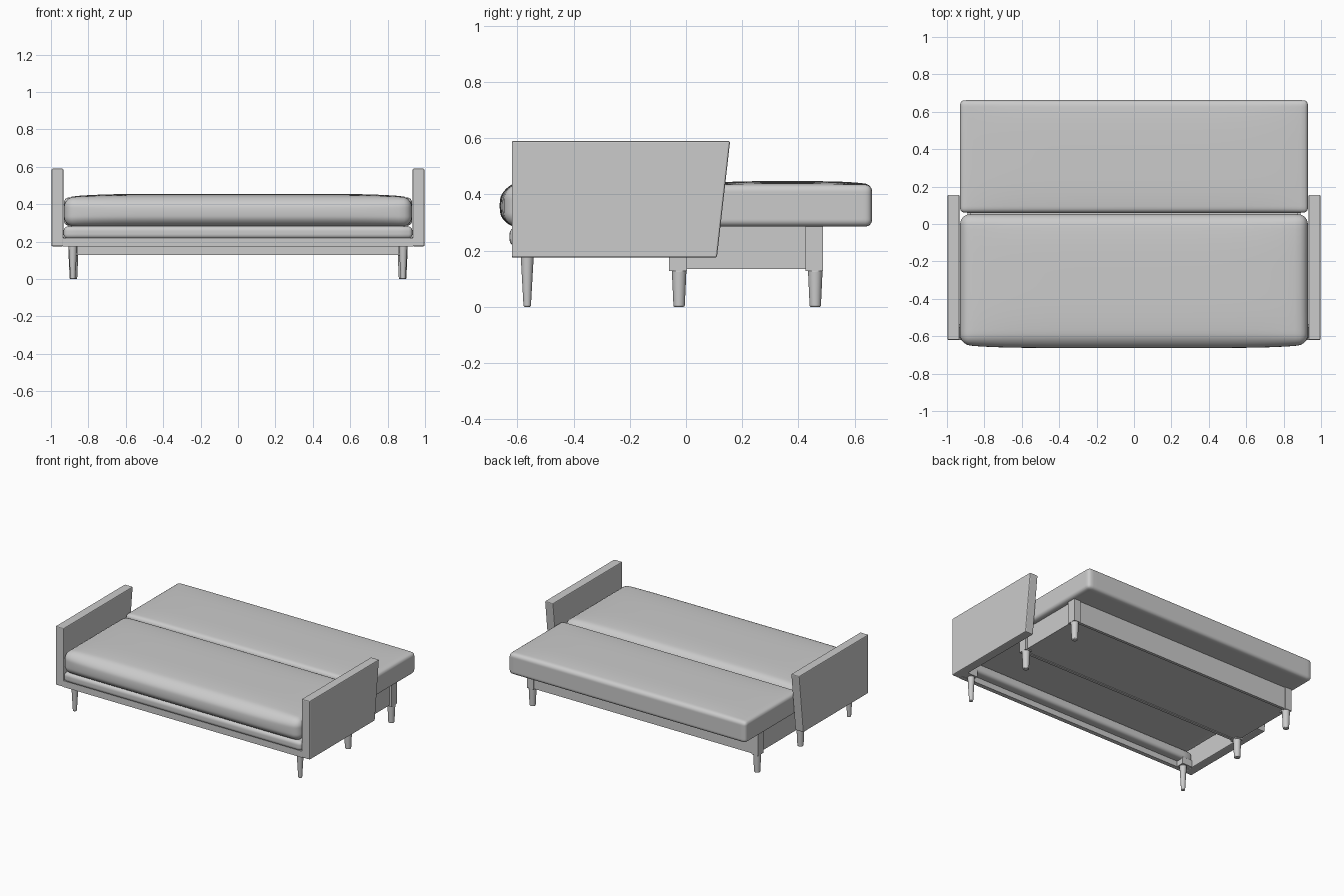
import bpy, bmesh, math
from mathutils import Vector

if "Cube" in bpy.data.objects:
    bpy.data.objects.remove(bpy.data.objects["Cube"])


def finish(bm, name, smooth=False, bevel=0.0):
    bmesh.ops.recalc_face_normals(bm, faces=bm.faces)
    mesh = bpy.data.meshes.new(name)
    bm.to_mesh(mesh)
    bm.free()
    ob = bpy.data.objects.new(name, mesh)
    bpy.context.collection.objects.link(ob)
    if bevel:
        mod = ob.modifiers.new("soft_edges", 'BEVEL')
        mod.width, mod.segments = bevel, 2
    if smooth:
        bpy.ops.object.select_all(action='DESELECT')
        ob.select_set(True)
        bpy.context.view_layer.objects.active = ob
        bpy.ops.object.shade_smooth_by_angle(angle=math.radians(35))
    return ob


def box(name, lo, hi, bevel=0.0):
    bm = bmesh.new()
    bmesh.ops.create_cube(bm, size=1)
    for v in bm.verts:
        v.co = Vector([(a + b) / 2 + c * (b - a) for a, b, c in zip(lo, hi, v.co)])
    return finish(bm, name, bevel=bevel)


def cushion(name, lo, hi, radius, crown=0.0, bulge=0.0, cuts=31):
    """Rounded box with a crowned top and a bulging front."""
    lo, hi = Vector(lo), Vector(hi)
    mid, half = (lo + hi) / 2, (hi - lo) / 2
    bm = bmesh.new()
    bmesh.ops.create_cube(bm, size=2)
    bmesh.ops.subdivide_edges(bm, edges=bm.edges[:], cuts=cuts, use_grid_fill=True)
    for v in bm.verts:
        p = Vector([math.sin(c * math.pi / 2) * h for c, h in zip(v.co, half)])
        q = Vector([max(r - h, min(h - r, c)) for c, h, r in zip(p, half, [radius] * 3)])
        p = q + (p - q).normalized() * radius
        u, w, t = p.x / half.x, p.y / half.y, p.z / half.z
        if t > 0:
            p.z += crown * t * (1 - u ** 6) * (1 - w ** 4)
        if w < 0:
            p.y -= bulge * w * w * (1 - t * t) * (1 - u ** 6)
        v.co = mid + p
    return finish(bm, name, smooth=True)


def leg(name, x, y, top, r_top, r_foot):
    bm = bmesh.new()
    bmesh.ops.create_cone(bm, cap_ends=True, segments=24, radius1=r_foot,
                          radius2=r_top, depth=top)
    bmesh.ops.translate(bm, verts=bm.verts, vec=(x, y, top / 2))
    return finish(bm, name, smooth=True, bevel=0.004)


def arm(name, x0, x1):
    # side panel with a slanted rear edge
    profile = [(-0.62, 0.175), (0.11, 0.175), (0.157, 0.59), (-0.62, 0.59)]
    bm = bmesh.new()
    face = bm.faces.new([bm.verts.new((x0, y, z)) for y, z in profile])
    ext = bmesh.ops.extrude_face_region(bm, geom=[face])
    moved = [g for g in ext["geom"] if isinstance(g, bmesh.types.BMVert)]
    bmesh.ops.translate(bm, verts=moved, vec=(x1 - x0, 0, 0))
    return finish(bm, name, bevel=0.006)


# cushions of the unfolded bed
cushion("seat_cushion", (-0.93, -0.645, 0.28), (0.93, 0.053, 0.438), 0.055, 0.018, 0.018)
cushion("back_cushion", (-0.93, 0.06, 0.285), (0.93, 0.662, 0.435), 0.025, 0.012)

# front frame
cushion("seat_base_roll", (-0.932, -0.628, 0.215), (0.932, -0.53, 0.283), 0.025, cuts=15)
box("front_rail", (-0.935, -0.62, 0.175), (0.935, -0.59, 0.22))

# storage box under the back half
box("box_bottom", (-0.89, -0.04, 0.135), (0.89, 0.47, 0.15))
box("box_front_panel", (-0.89, -0.05, 0.13), (0.89, -0.03, 0.285))
box("box_rear_panel", (-0.89, 0.46, 0.13), (0.89, 0.48, 0.29))

# parts repeated on both sides
for side, s in (("right", 1), ("left", -1)):
    arm(f"{side}_arm", s * 0.933, s * 0.997)
    x0, x1 = sorted((s * 0.875, s * 0.89))
    box(f"{side}_box_side", (x0, -0.03, 0.135), (x1, 0.46, 0.288))
    x0, x1 = sorted((s * 0.855, s * 0.905))
    for place, y0, y1 in (("middle", -0.06, 0.003), ("rear", 0.425, 0.487)):
        box(f"{side}_{place}_post", (x0, y0, 0.127), (x1, y1, 0.29))
        leg(f"{side}_{place}_leg", s * 0.88, (y0 + y1) / 2 + 0.004, 0.13, 0.026, 0.02)
    x0, x1 = sorted((s * 0.855, s * 0.935))
    box(f"{side}_leg_block", (x0, -0.595, 0.177), (x1, -0.535, 0.225))
    leg(f"{side}_front_leg", s * 0.883, -0.565, 0.178, 0.023, 0.013)
